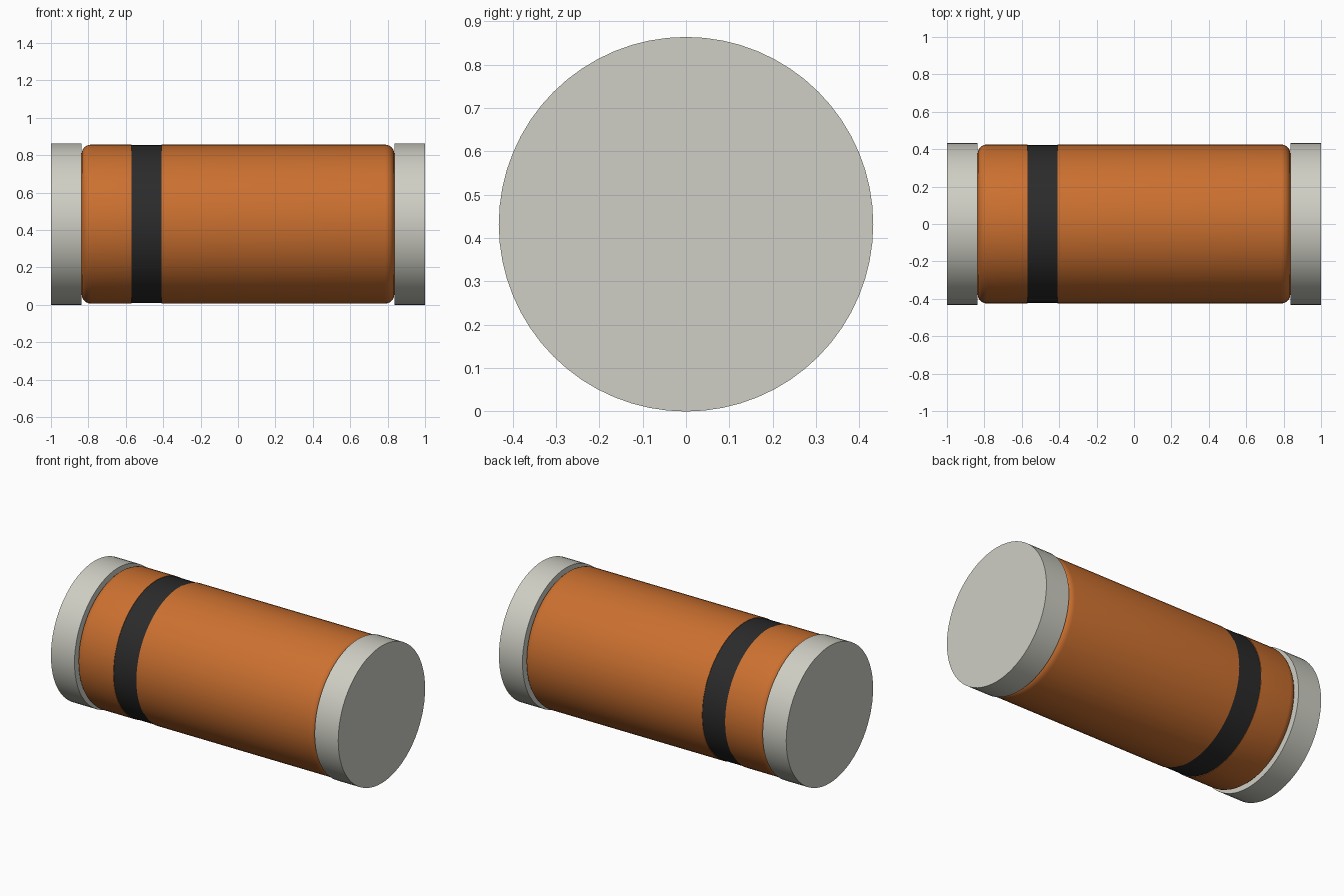
import bpy, bmesh, math

if "Cube" in bpy.data.objects:
    bpy.data.objects.remove(bpy.data.objects["Cube"])

SEGMENTS = 64
CAP_R, BODY_R, BAND_R = 0.432, 0.425, 0.422
CAP_X, ROUND = 0.836, 0.05
BAND = (-0.57, -0.41)


def material(name, rgb):
    m = bpy.data.materials.new(name)
    m.use_nodes = True
    colour = (*rgb, 1)
    m.diffuse_color = colour
    bsdf = m.node_tree.nodes["Principled BSDF"]
    bsdf.inputs["Base Color"].default_value = colour
    bsdf.inputs["Roughness"].default_value = 0.5
    return m


metal = material("pale metal", (0.62, 0.62, 0.555))
orange = material("orange glass", (0.60, 0.163, 0.029))
black = material("black paint", (0.024, 0.024, 0.024))


def lathe(name, profile, materials, rule=None):
    """Revolve (x, radius) points around the long axis and close both ends."""
    bm = bmesh.new()
    rings = []
    for x, r in profile:
        angles = [math.tau * i / SEGMENTS for i in range(SEGMENTS)]
        rings.append([bm.verts.new((x, r * math.sin(a), CAP_R + r * math.cos(a)))
                      for a in angles])
    for a, b in zip(rings, rings[1:]):
        for i in range(SEGMENTS):
            j = (i + 1) % SEGMENTS
            bm.faces.new((a[i], a[j], b[j], b[i]))
    bm.faces.new(rings[0])
    bm.faces.new(rings[-1])
    bmesh.ops.recalc_face_normals(bm, faces=bm.faces)
    if rule:
        for f in bm.faces:
            f.material_index = rule(f.calc_center_median())
    mesh = bpy.data.meshes.new(name)
    bm.to_mesh(mesh)
    bm.free()
    for m in materials:
        mesh.materials.append(m)
    obj = bpy.data.objects.new(name, mesh)
    bpy.context.collection.objects.link(obj)
    bpy.ops.object.select_all(action="DESELECT")
    obj.select_set(True)
    bpy.context.view_layer.objects.active = obj
    bpy.ops.object.shade_smooth_by_angle(angle=math.radians(30))
    return obj


# Metal end caps
for side, name in ((-1, "right_end_cap"), (1, "left_end_cap")):
    lathe(name, [(side * CAP_X, CAP_R), (side, CAP_R)], [metal])

# Body with rounded ends and a shallow painted band
arc = [math.pi / 2 * i / 6 for i in range(7)]
left_round = [(-CAP_X + ROUND * (1 - math.cos(a)),
               BODY_R - ROUND * (1 - math.sin(a))) for a in arc]
right_round = [(-x, r) for x, r in reversed(left_round)]
groove = [(BAND[0], BODY_R), (BAND[0], BAND_R), (BAND[1], BAND_R), (BAND[1], BODY_R)]
lathe("body", left_round + groove + right_round, [orange, black],
      lambda c: int(BAND[0] + 0.001 < c.x < BAND[1] - 0.001))
